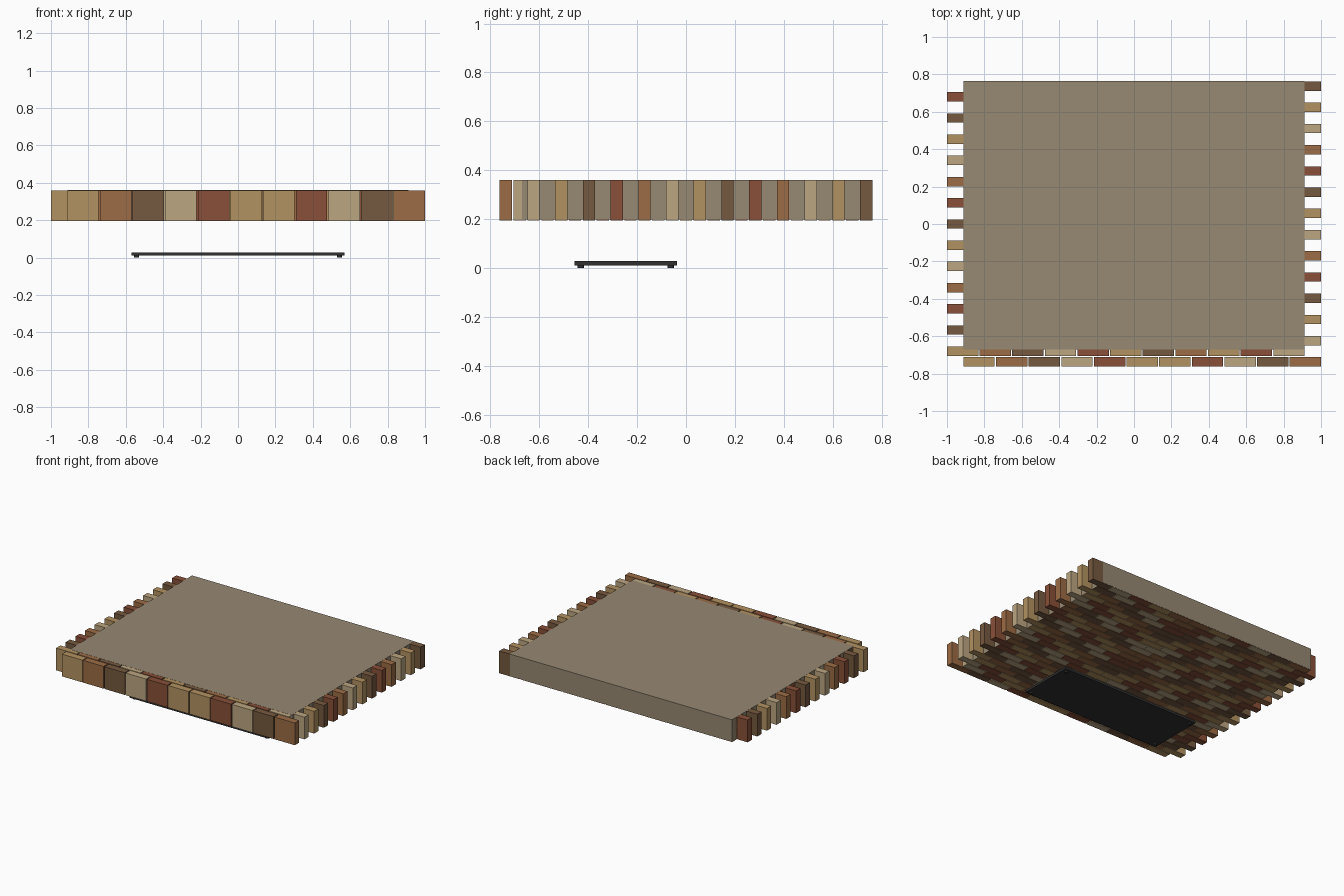
import bpy, bmesh
from mathutils import Matrix, Vector

if "Cube" in bpy.data.objects:
    bpy.data.objects.remove(bpy.data.objects["Cube"])


def material(name, rgb):
    m = bpy.data.materials.new(name)
    m.diffuse_color = (*rgb, 1)
    m.use_nodes = True
    m.node_tree.nodes["Principled BSDF"].inputs["Base Color"].default_value = m.diffuse_color
    return m


def add_box(bm, lo, hi, mat=0):
    lo, hi = Vector(lo), Vector(hi)
    mtx = Matrix.Translation((lo + hi) / 2) @ Matrix.Diagonal((*(hi - lo), 1))
    verts = bmesh.ops.create_cube(bm, size=1, matrix=mtx)["verts"]
    for f in {f for v in verts for f in v.link_faces}:
        f.material_index = mat


def finish(bm, name, mats):
    me = bpy.data.meshes.new(name)
    bm.to_mesh(me)
    bm.free()
    for m in mats:
        me.materials.append(m)
    ob = bpy.data.objects.new(name, me)
    bpy.context.collection.objects.link(ob)
    return ob


WOODS = [material("orange_wood", (0.33, 0.15, 0.06)),
         material("pale_wood", (0.50, 0.38, 0.22)),
         material("golden_wood", (0.45, 0.29, 0.12)),
         material("dark_wood", (0.18, 0.10, 0.05)),
         material("red_wood", (0.25, 0.08, 0.04))]
FILL = material("core_wood", (0.31, 0.25, 0.17))
METAL = material("dark_metal", (0.03, 0.03, 0.03))

Z0, Z1 = 0.195, 0.36
ROWS, COLS = 27, 11
Y_HALF, DEPTH = 0.762, 0.05
PITCH_Y = (2 * Y_HALF - DEPTH) / (ROWS - 1)
GAP = 0.007
PITCH_X = (1.912 + GAP) / COLS

# Staggered rows of wood blocks, alternate rows stick out left and right
for r in range(ROWS):
    bm = bmesh.new()
    x_start = -0.912 if r % 2 == 0 else -1.0
    y = -Y_HALF + r * PITCH_Y
    for i in range(COLS):
        x = x_start + i * PITCH_X
        # wood order runs one way on the left, mirrored on the right
        tone = 2 + r // 2 + 3 * i if i < 6 else (r + 1) // 2 + 3 * (10 - i)
        add_box(bm, (x, y, Z0), (x + PITCH_X - GAP, y + DEPTH, Z1), tone % 5)
    finish(bm, f"block_row_{r + 1:02d}", WOODS)

# Solid core filling the gaps between the blocks
bm = bmesh.new()
add_box(bm, (-0.912, -0.671, Z0 + 0.003), (0.912, 0.7635, Z1 + 0.0008))
finish(bm, "table_core", [FILL])

# Flat base plate
bm = bmesh.new()
add_box(bm, (-0.57, -0.456, 0.011), (0.57, -0.036, 0.028))
finish(bm, "base_plate", [METAL])

# Small round feet under the plate corners
for sx, side in ((-1, "left"), (1, "right")):
    for y, end in ((-0.43, "front"), (-0.062, "back")):
        bm = bmesh.new()
        bmesh.ops.create_cone(bm, cap_ends=True, segments=16, radius1=0.013,
                              radius2=0.013, depth=0.012,
                              matrix=Matrix.Translation((sx * 0.542, y, 0.006)))
        finish(bm, f"foot_{end}_{side}", [METAL])
